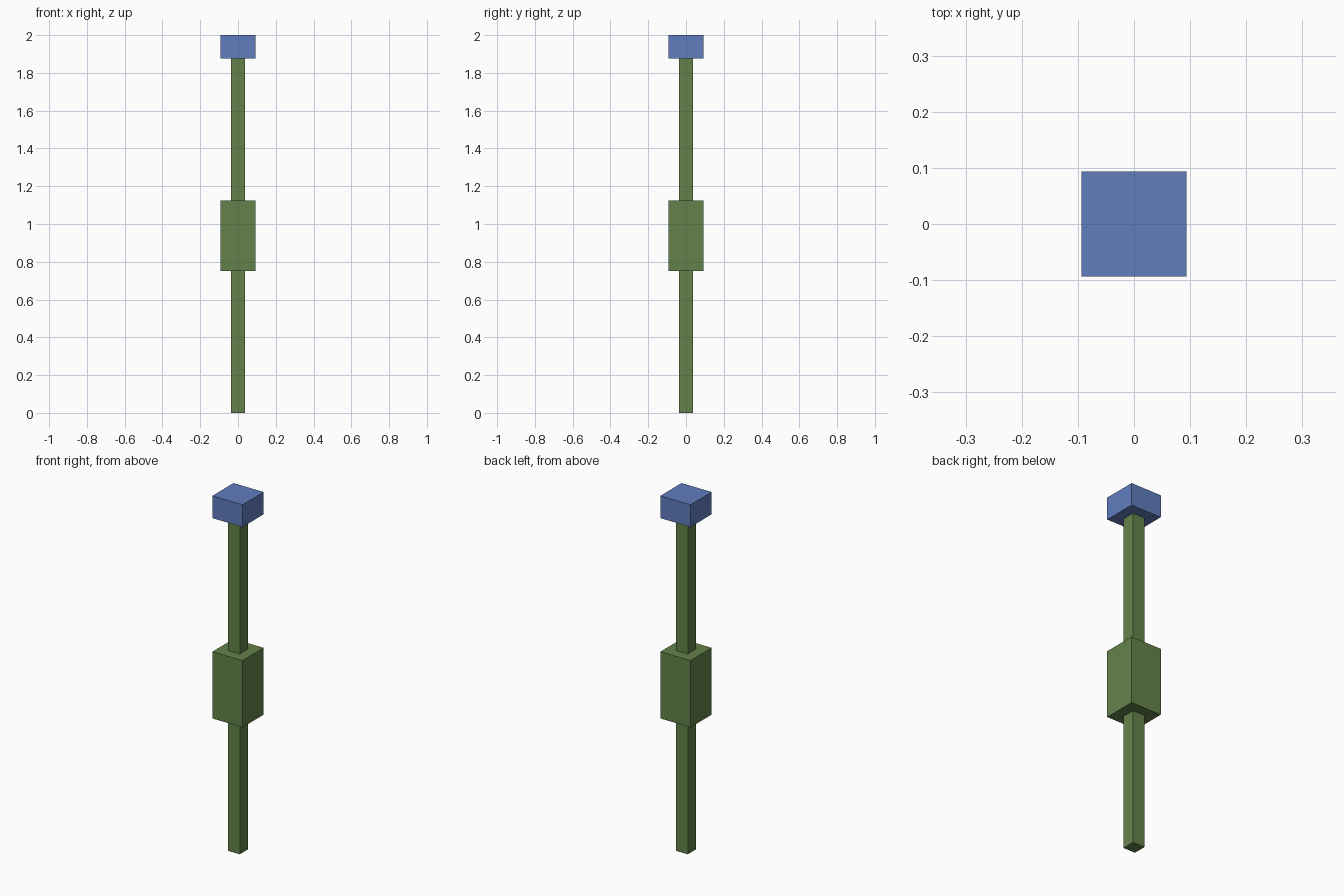
import bpy

cube = bpy.data.objects.get("Cube")
if cube:
    bpy.data.objects.remove(cube, do_unlink=True)


def make_material(name, rgb):
    mat = bpy.data.materials.new(name)
    mat.use_nodes = True
    colour = (*rgb, 1.0)
    mat.diffuse_color = colour
    mat.node_tree.nodes["Principled BSDF"].inputs["Base Color"].default_value = colour
    return mat


def make_box(name, width, bottom, top, mat):
    """Square upright box centred on the z axis."""
    bpy.ops.mesh.primitive_cube_add(size=1, location=(0, 0, (bottom + top) / 2))
    obj = bpy.context.object
    obj.name = obj.data.name = name
    obj.scale = (width, width, top - bottom)
    bpy.ops.object.transform_apply(location=False, rotation=False, scale=True)
    obj.data.materials.append(mat)
    return obj


green = make_material("leaf green", (0.127, 0.223, 0.069))
blue = make_material("soft blue", (0.117, 0.205, 0.515))

GRIP_BOTTOM, GRIP_TOP, CAP_BOTTOM = 0.75, 1.125, 1.875
SHAFT, BLOCK = 0.073, 0.1875

# Slim shaft below and above the thick middle block
make_box("lower_shaft", SHAFT, 0, GRIP_BOTTOM, green)
make_box("upper_shaft", SHAFT, GRIP_TOP, CAP_BOTTOM, green)
# Thick middle block
make_box("middle_block", BLOCK, GRIP_BOTTOM, GRIP_TOP, green)
# Blue cap on the top
make_box("top_cap", BLOCK, CAP_BOTTOM, 2, blue)
